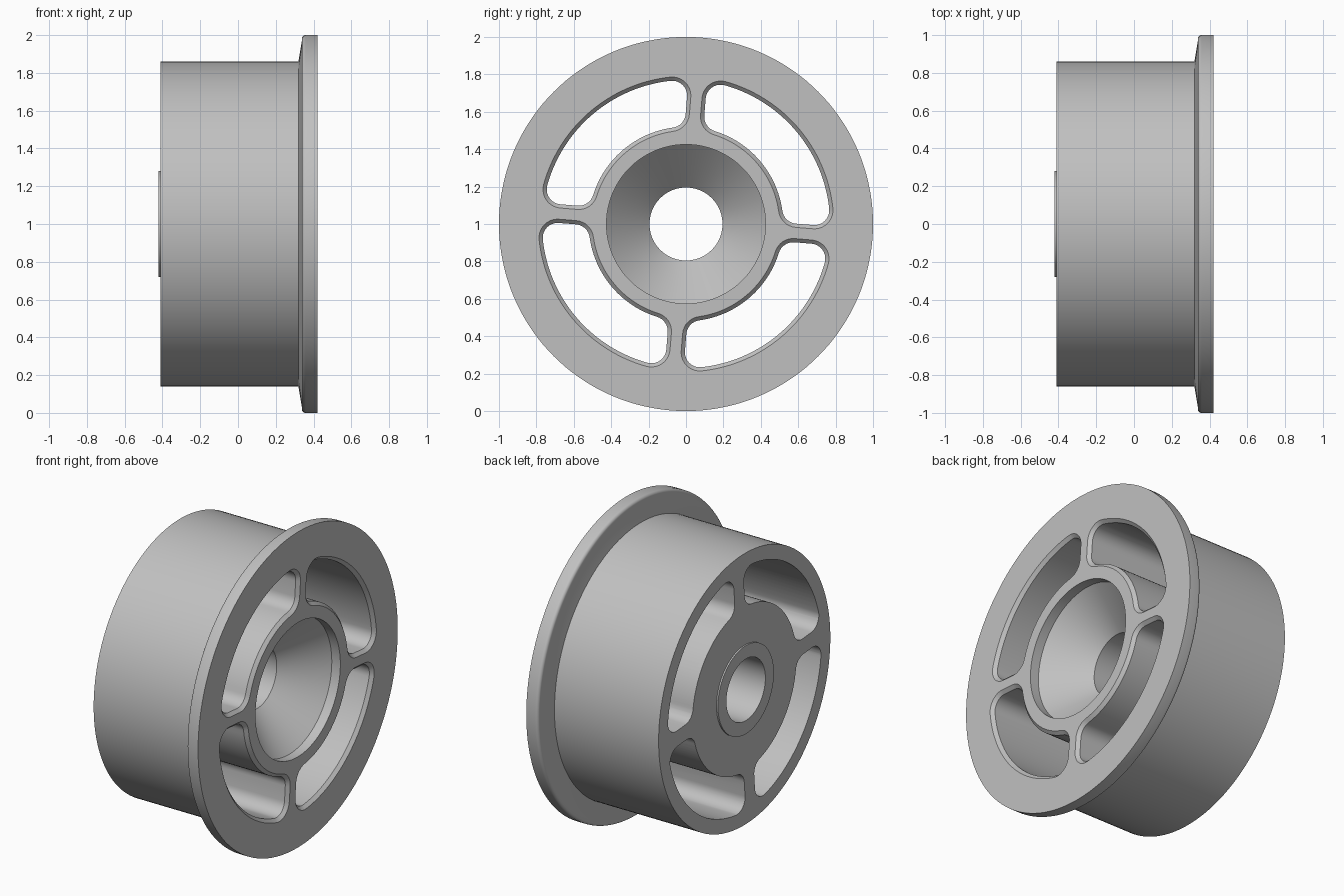
import bpy, bmesh
from math import sin, cos, pi, radians, sqrt, atan2

if "Cube" in bpy.data.objects:
    bpy.data.objects.remove(bpy.data.objects["Cube"], do_unlink=True)

SEGMENTS = 144
AXIS_Z = 1.0

grey = bpy.data.materials.new("plain grey")
grey.use_nodes = True
colour = (0.53, 0.53, 0.53, 1)
grey.diffuse_color = colour
grey.node_tree.nodes["Principled BSDF"].inputs["Base Color"].default_value = colour


def make_object(name, bm):
    bmesh.ops.recalc_face_normals(bm, faces=bm.faces)
    mesh = bpy.data.meshes.new(name)
    bm.to_mesh(mesh)
    bm.free()
    mesh.materials.append(grey)
    obj = bpy.data.objects.new(name, mesh)
    bpy.context.collection.objects.link(obj)
    return obj


def bridge(bm, ring_a, ring_b):
    n = len(ring_a)
    for i in range(n):
        j = (i + 1) % n
        bm.faces.new((ring_a[i], ring_a[j], ring_b[j], ring_b[i]))


def revolve(name, profile):
    """Turn a closed (x, radius) profile around the wheel axis."""
    bm = bmesh.new()
    rings = []
    for x, r in profile:
        angles = [2 * pi * i / SEGMENTS for i in range(SEGMENTS)]
        rings.append([bm.verts.new((x, r * cos(a), AXIS_Z + r * sin(a))) for a in angles])
    for i, ring in enumerate(rings):
        bridge(bm, ring, rings[(i + 1) % len(rings)])
    return make_object(name, bm)


def arc(cu, cv, r, start, end, steps):
    return [(cu + r * cos(start + (end - start) * i / steps),
             cv + r * sin(start + (end - start) * i / steps)) for i in range(steps + 1)]


def slot_outline(grow):
    """Rounded quarter-ring outline between two spokes, offset outward by grow."""
    inner, outer = 0.52 - grow, 0.77 + grow
    half_spoke, corner = 0.05 - grow, 0.08 + grow
    v = half_spoke + corner
    ui = sqrt((inner + corner) ** 2 - v * v)
    uo = sqrt((outer - corner) ** 2 - v * v)
    pi_angle, po_angle = atan2(v, ui), atan2(v, uo)
    side = arc(ui, v, corner, pi + pi_angle, 1.5 * pi, 8)
    side += arc(uo, v, corner, 1.5 * pi, 2 * pi + po_angle, 10)
    far_side = [(b, a) for a, b in reversed(side)]
    rim = arc(0, 0, outer, po_angle, pi / 2 - po_angle, 28)[1:-1]
    hub = arc(0, 0, inner, pi / 2 - pi_angle, pi_angle, 24)[1:-1]
    return side + rim + far_side + hub


# Wheel body: tread, rounded flange, countersunk hub and raised rear boss
profile = [(-0.41, 0.86), (0.32, 0.86), (0.338, 0.97)]
profile += [(0.358 + 0.02 * cos(a), 0.98 + 0.02 * sin(a))
            for a in (radians(170 - 16 * i) for i in range(6))]
profile += [(0.42, 1.0), (0.42, 0.425), (0.36, 0.425), (0.135, 0.195),
            (-0.42, 0.195), (-0.42, 0.28), (-0.41, 0.28)]
wheel = revolve("wheel", profile)

# Four through slots with a chamfered front edge
bm = bmesh.new()
for k in range(4):
    turn = radians(90 * k - 4.7)
    rings = []
    for x, grow in ((-0.6, 0), (0.4, 0), (0.42, 0.02), (0.43, 0.03)):
        rings.append([bm.verts.new((x, u * cos(turn) - v * sin(turn),
                                    AXIS_Z + u * sin(turn) + v * cos(turn)))
                      for u, v in slot_outline(grow)])
    for a, b in zip(rings, rings[1:]):
        bridge(bm, a, b)
    bm.faces.new(rings[0])
    bm.faces.new(rings[-1])
cutter = make_object("slot_cutter", bm)
cutter.hide_render = True

cut = wheel.modifiers.new("slots", "BOOLEAN")
cut.operation = "DIFFERENCE"
cut.solver = "EXACT"
cut.object = cutter
bpy.ops.object.select_all(action="DESELECT")
wheel.select_set(True)
bpy.context.view_layer.objects.active = wheel
bpy.ops.object.modifier_apply(modifier=cut.name)
bpy.data.objects.remove(cutter, do_unlink=True)
bpy.ops.object.shade_smooth_by_angle(angle=radians(25))
